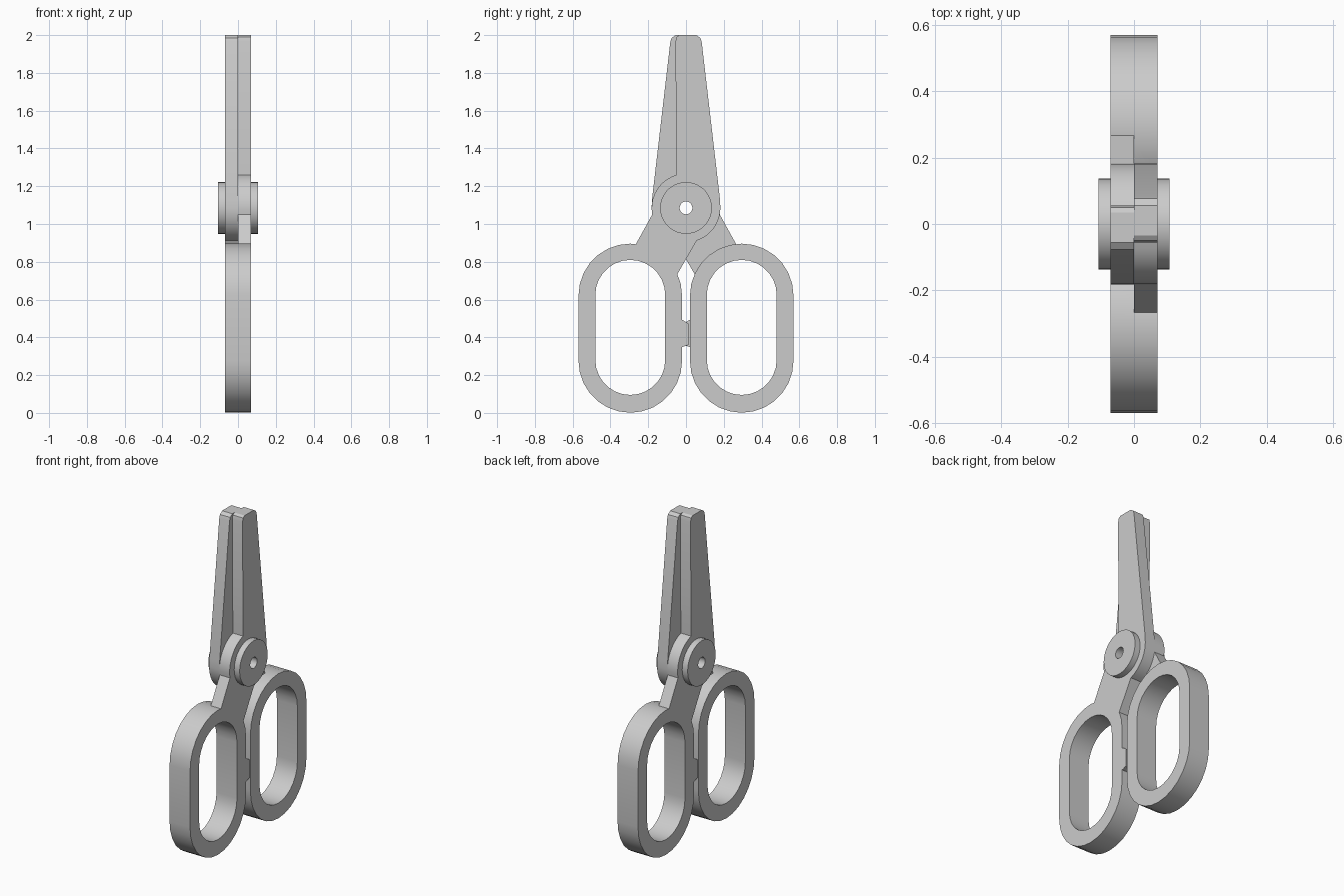
import bpy, bmesh
from math import sin, cos, pi, radians
from mathutils import Matrix

cube = bpy.data.objects.get("Cube")
if cube:
    bpy.data.objects.remove(cube, do_unlink=True)

GREY = (0.6, 0.6, 0.6, 1.0)
grey = bpy.data.materials.new("plain grey")
grey.diffuse_color = GREY
grey.use_nodes = True
grey.node_tree.nodes["Principled BSDF"].inputs["Base Color"].default_value = GREY

HALF = 0.07          # half thickness of the tool
HUB = (0.0, 1.085)   # pivot centre in (y, z)


def arc(centre, radius, start, end, steps):
    """Points on an arc in the y-z plane, angles in degrees."""
    angles = [radians(start + (end - start) * i / steps) for i in range(steps + 1)]
    return [(centre[0] + radius * cos(a), centre[1] + radius * sin(a)) for a in angles]


def circle(centre, radius, steps):
    return arc(centre, radius, 0, 360, steps)[:-1]


def stadium(y, low, high, radius):
    return arc((y, high), radius, 0, 180, 14) + arc((y, low), radius, 180, 360, 14)


def prism(name, loops, x0, x1):
    """Extrude an outline, with optional hole loops, along x."""
    bm = bmesh.new()
    edges = []
    for loop in loops:
        verts = [bm.verts.new((x0, y, z)) for y, z in loop]
        edges += [bm.edges.new((v, verts[i - 1])) for i, v in enumerate(verts)]
    bmesh.ops.triangle_fill(bm, use_beauty=True, edges=edges)
    result = bmesh.ops.extrude_face_region(bm, geom=bm.faces[:])
    moved = [g for g in result["geom"] if isinstance(g, bmesh.types.BMVert)]
    bmesh.ops.translate(bm, vec=(x1 - x0, 0, 0), verts=moved)
    bmesh.ops.recalc_face_normals(bm, faces=bm.faces[:])
    mesh = bpy.data.meshes.new(name)
    bm.to_mesh(mesh)
    bm.free()
    mesh.materials.append(grey)
    obj = bpy.data.objects.new(name, mesh)
    bpy.context.collection.objects.link(obj)
    return obj


def activate(obj):
    bpy.ops.object.select_all(action='DESELECT')
    obj.select_set(True)
    bpy.context.view_layer.objects.active = obj


def merge(target, other):
    mod = target.modifiers.new("merge", 'BOOLEAN')
    mod.operation = 'UNION'
    mod.solver = 'EXACT'
    mod.object = other
    activate(target)
    bpy.ops.object.modifier_apply(modifier=mod.name)
    bpy.data.objects.remove(other, do_unlink=True)


def finish(obj):
    """Shade the part and add its half-turned twin."""
    activate(obj)
    bpy.ops.object.shade_smooth_by_angle(angle=radians(30))
    twin = obj.copy()
    twin.data = obj.data.copy()
    twin.data.transform(Matrix.Rotation(pi, 4, 'Z'))
    twin.name = obj.name.replace("left", "right")
    bpy.context.collection.objects.link(twin)


# Blade, hub and neck as one flat plate
RING_Y, RING_LOW, RING_HIGH = -0.295, 0.275, 0.622
outline = [(0.18, 1.13), (0.083, 1.965), (0.076, 1.985), (0.055, 2.0),
           (-0.035, 2.0), (-0.05, 1.99), (-0.056, 1.965)]
outline += arc(HUB, 0.182, 106, 191, 10)
outline += [(-0.27, 0.885)]
outline += arc((RING_Y, RING_HIGH), 0.23, 85, 8, 8)
outline += [(-0.048, 0.73)]
outline += arc(HUB, 0.182, -72, 0, 9)
half = prism("left_blade_half", [outline, circle(HUB, 0.034, 20)], 0, HALF)

# Finger ring, full thickness
ring = prism("left_ring", [stadium(RING_Y, RING_LOW, RING_HIGH, 0.274),
                           stadium(RING_Y, 0.28, 0.625, 0.185)], -HALF, HALF)
merge(half, ring)

# Small stop between the rings
stop = prism("left_stop", [[(-0.05, 0.5), (-0.015, 0.49), (0.012, 0.473),
                            (0.012, 0.36), (-0.015, 0.35), (-0.05, 0.35)]], 0, HALF)
merge(half, stop)
finish(half)

# Pivot washers on both sides
finish(prism("left_washer", [circle(HUB, 0.137, 36), circle(HUB, 0.034, 20)],
             HALF, 0.107))
